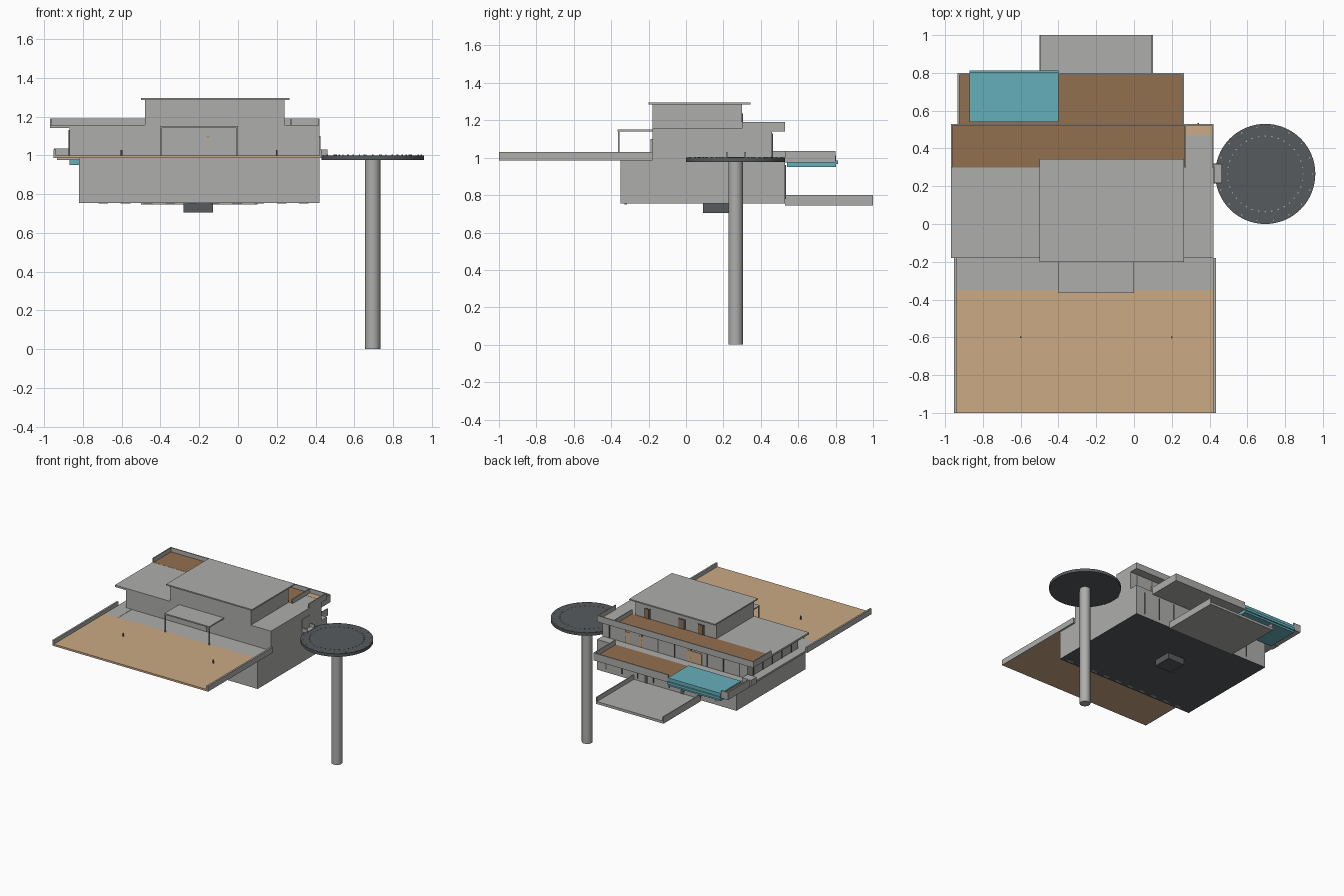
import bpy, math

cube = bpy.data.objects.get("Cube")
if cube:
    bpy.data.objects.remove(cube, do_unlink=True)


def material(name, r, g, b):
    m = bpy.data.materials.new(name)
    m.use_nodes = True
    m.diffuse_color = (r, g, b, 1)
    m.node_tree.nodes["Principled BSDF"].inputs["Base Color"].default_value = (r, g, b, 1)
    return m


GREY = material("concrete grey", .42, .42, .41)
TAN = material("light timber", .60, .40, .23)
BROWN = material("dark timber", .29, .16, .08)
WATER = material("pool water", .13, .43, .49)
DARK = material("dark asphalt", .095, .105, .11)


def box(name, x, y, z, mat, top=None, bottom=None):
    """Box from (min, max) ranges, with optional top and bottom colours."""
    verts = [(a, b, c) for c in z for b in y for a in x]
    faces = [(0, 2, 3, 1), (4, 5, 7, 6), (0, 1, 5, 4),
             (2, 6, 7, 3), (0, 4, 6, 2), (1, 3, 7, 5)]
    mesh = bpy.data.meshes.new(name)
    mesh.from_pydata(verts, [], faces)
    for m in (mat, top or mat, bottom or mat):
        mesh.materials.append(m)
    for p in mesh.polygons:
        p.material_index = 1 if p.normal.z > .5 else 2 if p.normal.z < -.5 else 0
    ob = bpy.data.objects.new(name, mesh)
    bpy.context.collection.objects.link(ob)
    return ob


def cylinder(name, x, y, z, radius, mat, sides=48):
    bpy.ops.mesh.primitive_cylinder_add(vertices=sides, radius=radius, depth=z[1] - z[0],
                                        location=(x, y, sum(z) / 2))
    ob = bpy.context.object
    ob.name = name
    ob.data.materials.append(mat)
    bpy.ops.object.shade_smooth_by_angle()
    return ob


def back_panel(name, x, width, y, z, mat):
    box(name, (x - width / 2, x + width / 2), (y - .002, y + .004), z, mat)


# Lower storey, with the service box hanging beneath it
box("lower_storey", (-.82, .42), (-.35, .53), (.755, .998), GREY, bottom=DARK)
box("service_box", (-.28, -.13), (.09, .24), (.705, .755), DARK)
for i in range(10):
    x = -.72 + i * .115
    box("underside_light", (x, x + .05), (-.33, -.315), (.751, .756), GREY)
box("side_overhang", (-.94, -.82), (-.35, .53), (.985, 1), GREY)

# Front deck with side curbs and marker posts
box("front_deck", (-.94, .42), (-1, -.35), (.985, 1), TAN)
for x in (-.953, .42):
    box("deck_curb", (x, x + .014), (-1, -.18), (.985, 1.03), GREY)
for x in (-.6, .2):
    cylinder("deck_post", x, -.6, (1, 1.028), .005, BROWN, 8)

# Middle storey and its roof
box("middle_storey", (-.87, .42), (-.18, .46), (.997, 1.142), GREY)
box("middle_roof", (-.97, .42), (-.18, .30), (1.14, 1.155), GREY)
box("roof_corner", (.275, .42), (.30, .47), (1.14, 1.155), GREY)

# Upper terrace with parapets
box("upper_terrace", (-.97, .275), (.30, .53), (1.14, 1.156), GREY, top=BROWN)
box("corner_terrace", (.275, .42), (.47, .53), (1.14, 1.156), GREY, top=TAN)
box("upper_parapet_back", (-.97, .42), (.522, .53), (1.14, 1.19), GREY)
for x in (-.97, .268, .412):
    box("upper_parapet_side", (x, x + .008), (.30, .53), (1.14, 1.19), GREY)

# Upper storey and roof
box("upper_storey", (-.48, .24), (-.18, .30), (1.15, 1.287), GREY)
box("upper_roof", (-.5, .265), (-.2, .345), (1.285, 1.295), GREY)

# Entrance canopy, posts and front door
box("canopy", (-.4, 0), (-.365, -.18), (1.14, 1.15), GREY)
for x in (-.395, -.005):
    box("canopy_post", (x - .004, x + .004), (-.364, -.356), (1, 1.14), GREY)
box("front_door", (-.26, -.15), (-.186, -.18), (1, 1.1), GREY)
box("front_door_edge", (-.158, -.152), (-.189, -.18), (1.03, 1.1), TAN)

# Lower terrace with pool
box("lower_terrace", (-.935, .265), (.53, .80), (.975, 1), GREY, top=BROWN)
box("pool", (-.87, -.4), (.54, .802), (.95, 1.012), WATER)
box("pool_ledge", (-.87, -.4), (.80, .812), (.965, .985), WATER)
for x in ((-.935, -.87), (-.4, .265)):
    box("terrace_parapet_back", x, (.79, .80), (.975, 1.035), GREY)
for x in (-.935, .255):
    box("terrace_parapet_side", (x, x + .01), (.53, .80), (.975, 1.035), GREY)
box("terrace_corner_block", (-.95, -.87), (.46, .53), (.985, 1.035), GREY)

# Rear ramp with low side walls
box("ramp", (-.5, .1), (.53, 1), (.745, .765), GREY)
for x in (-.5, .092):
    box("ramp_wall", (x, x + .008), (.53, 1), (.745, .80), GREY)

# Rear doors and windows
for x in (.13, -.175, -.35):
    back_panel("upper_door", x, .06, .30, (1.157, 1.235), DARK)
    back_panel("upper_door_leaf", x + .005, .035, .302, (1.157, 1.23), BROWN)
for x, w in ((.2, .04), (.08, .04), (-.4, .13)):
    back_panel("middle_door", x, w, .46, (1, 1.09), TAN)
for i in range(9):
    back_panel("window_bar", .36 - i * .145, .008, .46, (1, 1.13), DARK)
for i in range(8):
    back_panel("lower_window_bar", .34 - i * .14, .008, .53, (.78, .96), DARK)
for x in (-.02, -.34):
    back_panel("lower_door", x, .03, .53, (.765, .88), DARK)
for i in range(5):
    y = -.1 + i * .12
    box("side_window_bar", (-.874, -.868), (y, y + .008), (1, 1.13), DARK)

# Landing pad on its column, with bridge and marker lights
cylinder("pad_column", .695, .265, (0, .98), .039, GREY, 32)
cylinder("landing_pad", .695, .265, (.976, 1), .265, DARK, 64)
box("pad_bridge", (.41, .46), (.215, .32), (.985, 1.004), GREY)
for y in (.215, .312):
    box("bridge_rail", (.42, .462), (y, y + .008), (1, 1.03), GREY)
box("bridge_door", (.418, .425), (.215, .305), (1, 1.1), GREY)
for radius, count in ((.2, 36), (.25, 18)):
    for i in range(count):
        a = math.tau * i / count
        cylinder("pad_light", .695 + radius * math.cos(a), .265 + radius * math.sin(a),
                 (.999, 1.004), .004, GREY, 6)
